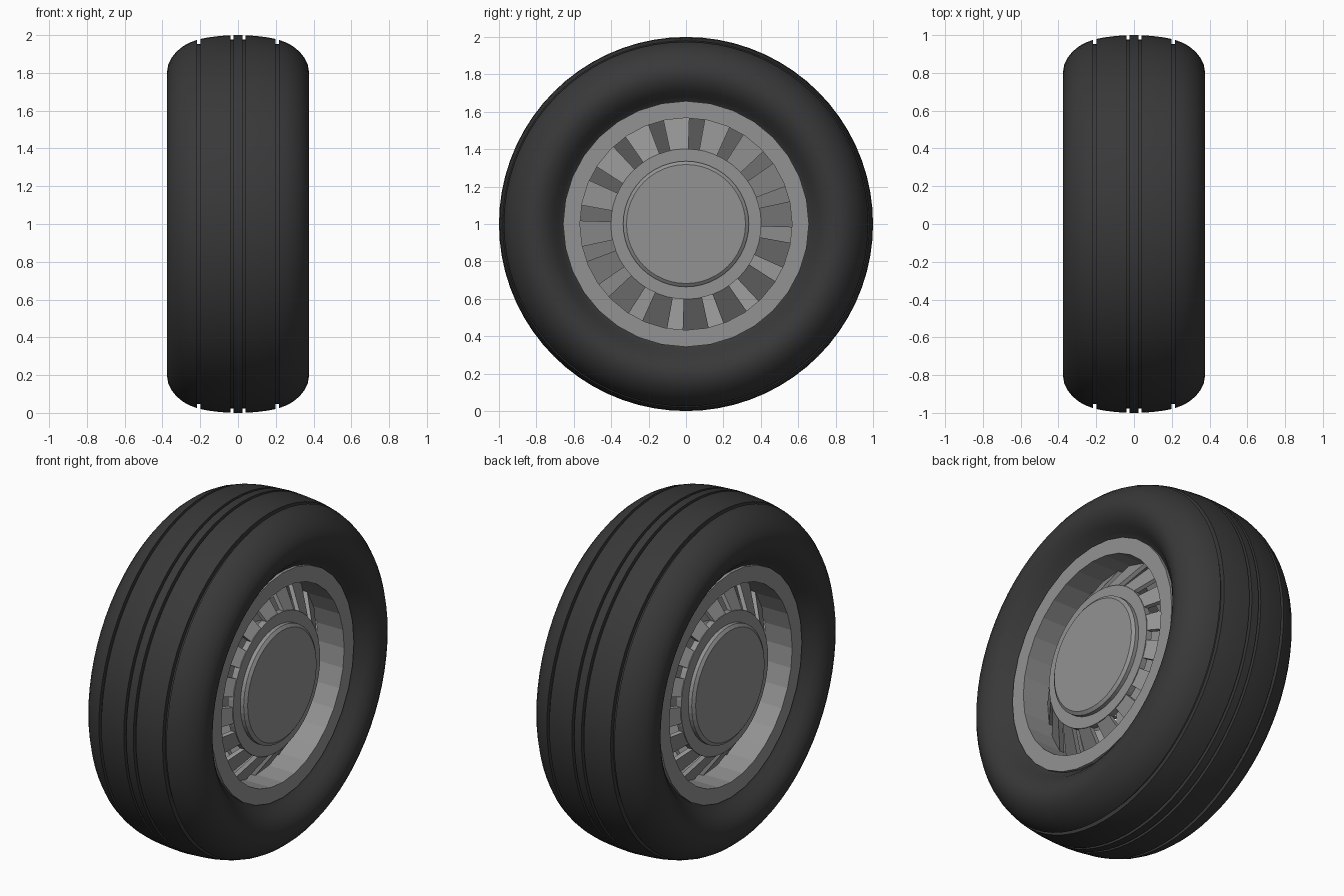
import bpy, bmesh, math
from math import radians, cos, sin, pi

if "Cube" in bpy.data.objects:
    bpy.data.objects.remove(bpy.data.objects["Cube"])

CENTRE_Z = 1.0


def material(name, v):
    m = bpy.data.materials.new(name)
    m.diffuse_color = (v, v, v, 1)
    m.use_nodes = True
    m.node_tree.nodes["Principled BSDF"].inputs["Base Color"].default_value = m.diffuse_color
    return m


rubber = material("dark rubber", 0.04)
metal = material("grey metal", 0.29)


def point(x, r, a):
    return (x, r * cos(a), CENTRE_Z + r * sin(a))


def finish(name, bm, mat, smooth=False):
    bmesh.ops.recalc_face_normals(bm, faces=bm.faces)
    me = bpy.data.meshes.new(name)
    bm.to_mesh(me)
    bm.free()
    me.materials.append(mat)
    if smooth:
        me.shade_smooth()
        me.set_sharp_from_angle(angle=radians(30))
    ob = bpy.data.objects.new(name, me)
    bpy.context.collection.objects.link(ob)
    return ob


def lathe(name, profile, segs, mat, loop=True, smooth=False):
    """Spin an (x, radius) profile around the axle; loop joins its ends, else they are capped."""
    bm = bmesh.new()
    rings = [[bm.verts.new(point(x, r, 2 * pi * i / segs)) for i in range(segs)]
             for x, r in profile]
    n = len(rings)
    for j in range(n if loop else n - 1):
        a, b = rings[j], rings[(j + 1) % n]
        for i in range(segs):
            k = (i + 1) % segs
            bm.faces.new((a[i], a[k], b[k], b[i]))
    if not loop:
        bm.faces.new(rings[0])
        bm.faces.new(rings[-1])
    return finish(name, bm, mat, smooth)


def mirrored(half):
    return half + [(-x, r) for x, r in reversed(half)]


# Tyre: rounded sidewalls, crowned tread with four grooves
tyre_half = [(0.25, 0.60), (0.268, 0.65), (0.295, 0.68), (0.33, 0.71), (0.357, 0.745),
             (0.371, 0.78), (0.375, 0.81), (0.369, 0.845), (0.352, 0.88), (0.325, 0.913),
             (0.29, 0.942), (0.25, 0.963), (0.218, 0.974),
             (0.218, 0.952), (0.198, 0.954), (0.198, 0.98),
             (0.15, 0.989), (0.09, 0.996), (0.039, 0.999),
             (0.039, 0.977), (0.023, 0.977), (0.023, 1.0)]
lathe("tyre", mirrored(tyre_half), 72, rubber, smooth=True)

# Rim: flat lip on each side and a faceted barrel
lathe("rim", mirrored([(0.29, 0.567), (0.29, 0.657), (0.25, 0.657), (0.23, 0.61)]), 32, metal)

# Slotted cone and hub cap on each side, turned half a circle about z for the far side
SLOTS = 16
for side, turn in (("right", 1), ("left", -1)):
    bm = bmesh.new()
    angles = []
    for k in range(SLOTS):
        c = radians(-6 + 360 / SLOTS * k)
        angles += [c - radians(4.2), c + radians(4.2)]
    outer, inner = [], []
    for a in angles:
        outer.append(bm.verts.new(point(0.12, 0.57, a)))
        inner.append(bm.verts.new(point(0.25, 0.398, a)))
    for i in range(1, len(angles), 2):      # faces between the slots
        k = (i + 1) % len(angles)
        bm.faces.new((inner[i], outer[i], outer[k], inner[k]))
    for v in bm.verts:
        v.co.x *= turn
        v.co.y *= turn
    for f in bm.faces:
        f.normal_update()
    # give the spokes thickness towards the middle of the wheel
    top = list(bm.faces)
    ext = bmesh.ops.extrude_face_region(bm, geom=top, use_keep_orig=True)
    for g in ext["geom"]:
        if isinstance(g, bmesh.types.BMVert):
            g.co.x -= 0.03 * turn
    finish(side + "_spokes", bm, metal)

    hub = [(0.285, 0.318), (0.272, 0.336), (0.25, 0.336), (0.25, 0.402), (0.215, 0.402)]
    lathe(side + "_hub", [(x * turn, r) for x, r in hub], 48, metal, loop=False)
